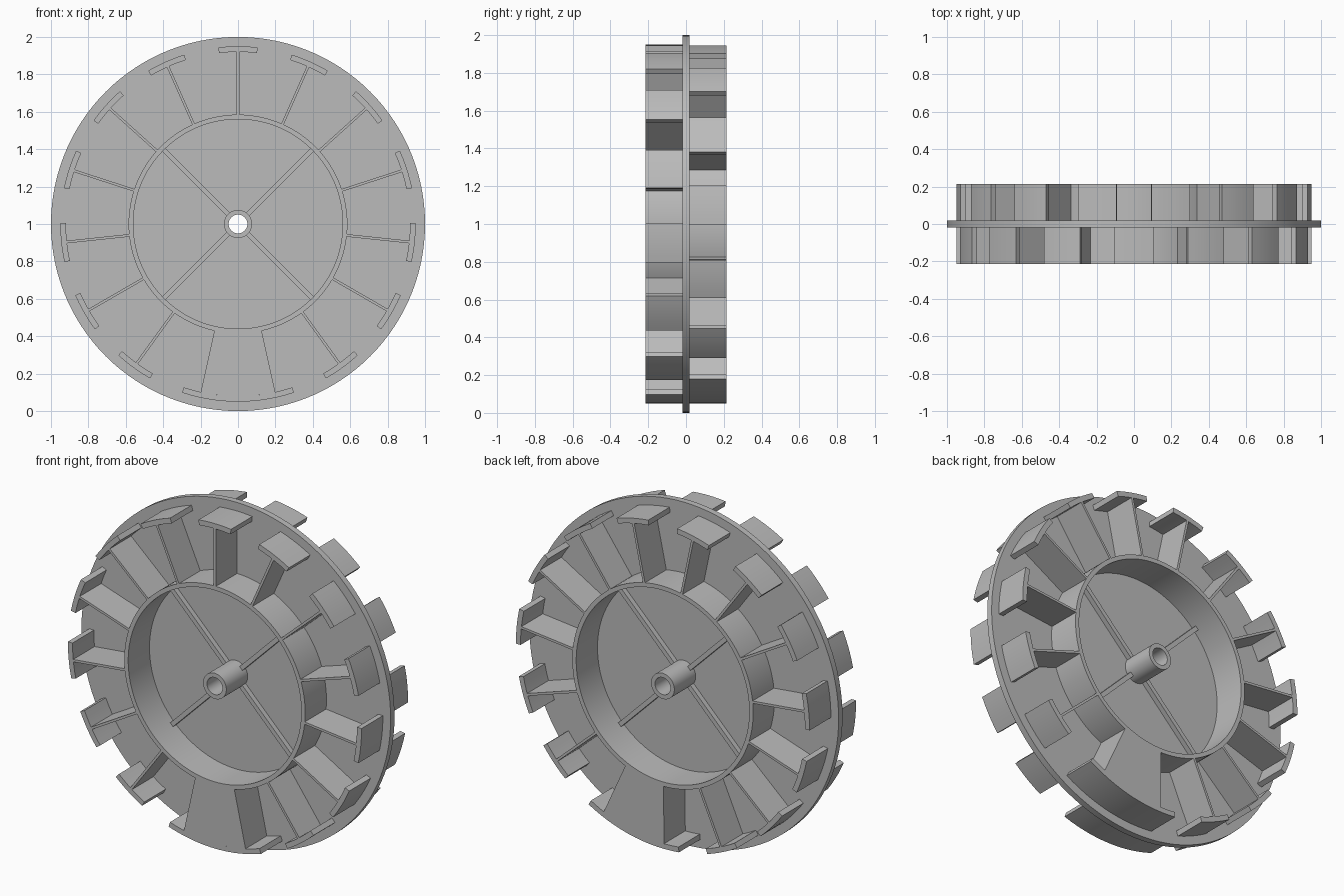
import bpy, bmesh
from math import sin, cos, radians, ceil

cube = bpy.data.objects.get("Cube")
if cube:
    bpy.data.objects.remove(cube, do_unlink=True)

grey = bpy.data.materials.new("plain_grey")
grey.use_nodes = True
grey.diffuse_color = (0.5, 0.5, 0.5, 1)
grey.node_tree.nodes["Principled BSDF"].inputs["Base Color"].default_value = grey.diffuse_color

PLATE = 0.018    # half thickness of the disc
DEPTH = 0.215    # reach of the parts on each side
STEP = 24        # angle between paddles
HALF = 6.35      # half angle of one paddle
RING_IN, RING_OUT = 0.56, 0.585
PAD_IN, PAD_OUT = 0.92, 0.95


def finish(name, bm):
    bmesh.ops.recalc_face_normals(bm, faces=bm.faces)
    mesh = bpy.data.meshes.new(name)
    bm.to_mesh(mesh)
    bm.free()
    obj = bpy.data.objects.new(name, mesh)
    mesh.materials.append(grey)
    bpy.context.collection.objects.link(obj)
    bpy.ops.object.select_all(action='DESELECT')
    obj.select_set(True)
    bpy.context.view_layer.objects.active = obj
    bpy.ops.object.shade_smooth_by_angle(angle=radians(30))


def sector(bm, r0, r1, a0, a1, y0, y1):
    """Annular block; angles in degrees clockwise from the top, full turn closes."""
    full = a1 - a0 >= 360
    n = ceil((a1 - a0) / 3)
    loops = []
    for i in range(n if full else n + 1):
        a = radians(a0 + (a1 - a0) * i / n)
        loops.append([bm.verts.new((r * sin(a), y, 1 + r * cos(a)))
                      for r, y in ((r0, y0), (r1, y0), (r1, y1), (r0, y1))])
    pairs = list(zip(loops, loops[1:]))
    if full:
        pairs.append((loops[-1], loops[0]))
    else:
        bm.faces.new(loops[0])
        bm.faces.new(loops[-1])
    for p, q in pairs:
        for k in range(4):
            j = (k + 1) % 4
            bm.faces.new((p[k], p[j], q[j], q[k]))


def bar(bm, r0, r1, angle, width, y0, y1):
    """Straight radial wall."""
    a = radians(angle)
    ends = []
    for r in (r0, r1):
        ends.append([bm.verts.new((r * sin(a) + w * cos(a), y, 1 + r * cos(a) - w * sin(a)))
                     for w, y in ((-width / 2, y0), (width / 2, y0), (width / 2, y1), (-width / 2, y1))])
    bm.faces.new(ends[0])
    bm.faces.new(ends[1])
    for k in range(4):
        j = (k + 1) % 4
        bm.faces.new((ends[0][k], ends[0][j], ends[1][j], ends[1][k]))


# Central disc with the axle hole
bm = bmesh.new()
sector(bm, 0.05, 1, 0, 360, -PLATE, PLATE)
finish("disc", bm)

# Both sides carry the same parts; the back is turned by half a step
for side, sign, wedge in (("front", -1, 180), ("back", 1, 180 - STEP / 2)):
    y0, y1 = sign * PLATE, sign * DEPTH

    bm = bmesh.new()
    sector(bm, RING_IN, RING_OUT, 0, 360, y0, y1)
    finish(side + "_ring", bm)

    bm = bmesh.new()
    sector(bm, 0.05, 0.075, 0, 360, y0, y1)
    finish(side + "_hub", bm)

    # Low diagonal ribs inside the ring
    bm = bmesh.new()
    for k in range(4):
        bar(bm, 0.07, 0.57, 45 + 90 * k, 0.026, y0, y0 + sign * 0.03)
    finish(side + "_ribs", bm)

    # Radial walls and paddles, except the pair merged into the wedge
    spokes, paddles = bmesh.new(), bmesh.new()
    for k in range(1, 14):
        a = wedge + STEP * (k + 0.5)
        bar(spokes, 0.58, PAD_IN + 0.005, a, 0.014, y0, y1)
        sector(paddles, PAD_IN, PAD_OUT, a - HALF, a + HALF, y0, y1)
    finish(side + "_spokes", spokes)
    finish(side + "_paddles", paddles)

    # Solid wedge with its wide paddle
    bm = bmesh.new()
    sector(bm, RING_OUT - 0.002, PAD_IN, wedge - 12.5, wedge + 12.5, y0, y1)
    sector(bm, PAD_IN, PAD_OUT, wedge - 12 - HALF, wedge + 12 + HALF, y0, y1)
    finish(side + "_wedge", bm)
